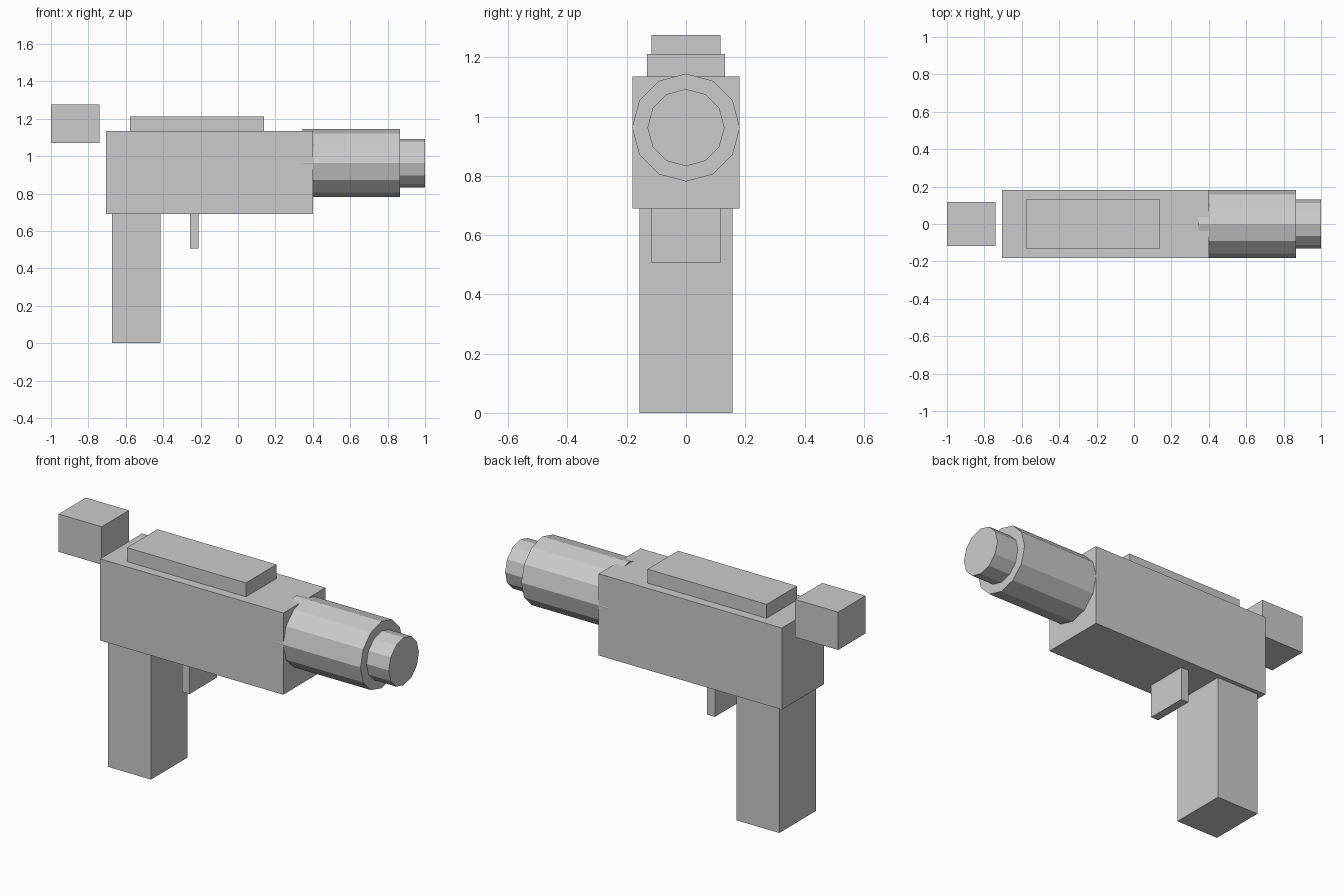
import bpy
import math

cube = bpy.data.objects.get("Cube")
if cube:
    bpy.data.objects.remove(cube, do_unlink=True)

# Single plain grey for every part
GREY = (0.6, 0.6, 0.6, 1.0)
grey = bpy.data.materials.new("plain_grey")
grey.use_nodes = True
grey.diffuse_color = GREY
grey.node_tree.nodes["Principled BSDF"].inputs["Base Color"].default_value = GREY


def finish(name):
    obj = bpy.context.object
    obj.name = name
    obj.data.name = name
    bpy.ops.object.transform_apply(location=False, rotation=True, scale=True)
    obj.data.materials.append(grey)
    return obj


def block(name, x0, x1, half_width, z0, z1):
    """Box spanning x0..x1 and z0..z1, symmetric in y."""
    bpy.ops.mesh.primitive_cube_add(size=1, location=((x0 + x1) / 2, 0, (z0 + z1) / 2))
    bpy.context.object.scale = (x1 - x0, 2 * half_width, z1 - z0)
    return finish(name)


def tube(name, x0, x1, radius, z):
    """Twelve-sided cylinder lying along x."""
    bpy.ops.mesh.primitive_cylinder_add(
        vertices=12, radius=radius, depth=x1 - x0,
        location=((x0 + x1) / 2, 0, z), rotation=(0, math.pi / 2, 0))
    return finish(name)


# Body, handle and trigger
block("body", -0.705, 0.40, 0.181, 0.69, 1.135)
block("grip", -0.673, -0.415, 0.157, 0.0, 0.70)
block("trigger", -0.256, -0.21, 0.117, 0.506, 0.70)

# Top plate and floating rear sight
block("top_plate", -0.578, 0.14, 0.131, 1.125, 1.211)
block("rear_sight", -1.0, -0.74, 0.117, 1.07, 1.276)

# Barrel and muzzle
AXIS_Z = 0.963
tube("barrel", 0.346, 0.866, 0.182, AXIS_Z)
tube("muzzle", 0.84, 1.0, 0.13, AXIS_Z)
